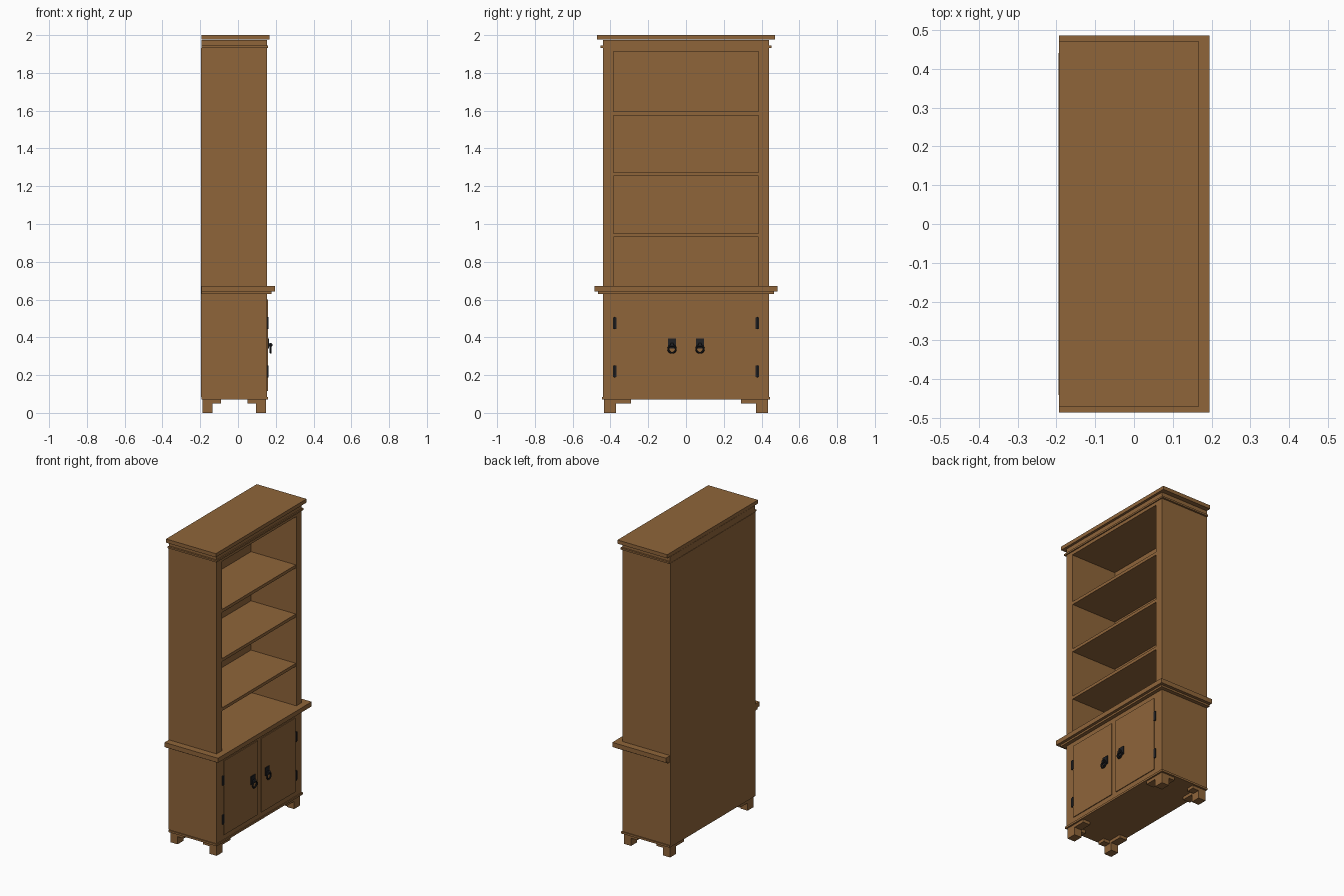
import bpy
import math

if "Cube" in bpy.data.objects:
    bpy.data.objects.remove(bpy.data.objects["Cube"])


def material(name, rgb):
    m = bpy.data.materials.new(name)
    m.diffuse_color = (*rgb, 1)
    m.use_nodes = True
    m.node_tree.nodes["Principled BSDF"].inputs["Base Color"].default_value = m.diffuse_color
    return m


WOOD = material("brown wood", (0.275, 0.13, 0.042))
IRON = material("black iron", (0.015, 0.015, 0.017))
BACK = -0.193


def finish(ob, name, mat):
    ob.name = name
    ob.data.materials.append(mat)
    return ob


def box(name, x, y, z, mat=WOOD):
    """Box from (min, max) ranges on each axis."""
    bpy.ops.mesh.primitive_cube_add(
        size=1, location=[(a + b) / 2 for a, b in (x, y, z)])
    ob = bpy.context.object
    ob.scale = [b - a for a, b in (x, y, z)]
    bpy.ops.object.transform_apply(location=False, rotation=False, scale=True)
    return finish(ob, name, mat)


def slab(name, front, half, z0, z1):
    """Full-width board, flush at the back."""
    return box(name, (BACK, front), (-half, half), (z0, z1))


def cylinder(name, loc, r, depth, axis, mat=IRON):
    rot = (0, math.pi / 2, 0) if axis == "x" else (
        (math.pi / 2, 0, 0) if axis == "y" else (0, 0, 0))
    bpy.ops.mesh.primitive_cylinder_add(
        vertices=16, radius=r, depth=depth, location=loc, rotation=rot)
    bpy.ops.object.shade_smooth_by_angle()
    return finish(bpy.context.object, name, mat)


# Lower cabinet with its mouldings and counter
slab("lower_case", 0.153, 0.44, 0.07, 0.63)
slab("base_moulding", 0.158, 0.446, 0.07, 0.083)
slab("counter_moulding", 0.177, 0.465, 0.63, 0.642)
slab("counter", 0.195, 0.485, 0.642, 0.672)

# Upper open case
box("back_panel", (-0.195, -0.175), (-0.44, 0.44), (0.085, 1.933))
box("upper_head", (BACK, 0.153), (-0.44, 0.44), (1.912, 1.975))
for z in (0.93, 1.253, 1.575):
    box("shelf", (-0.18, 0.15), (-0.387, 0.387), (z, z + 0.02))

# Cornice
slab("cornice_moulding", 0.16, 0.452, 1.933, 1.944)
slab("cornice_top", 0.168, 0.47, 1.976, 2.0)

for s in (-1, 1):
    def span(a, b):
        return tuple(sorted((s * a, s * b)))

    box("upper_side", (BACK, 0.153), span(0.385, 0.44), (0.672, 1.933))
    box("door", (0.15, 0.158), span(0.02, 0.37), (0.115, 0.6))

    # Bracket feet: a post and two short arms along the edges
    for x0, x1, ax in ((-0.188, -0.135, (-0.188, -0.09)),
                       (0.095, 0.148, (0.05, 0.148))):
        box("foot_post", (x0, x1), span(0.37, 0.433), (0, 0.07))
        box("foot_side_arm", ax, span(0.385, 0.433), (0.05, 0.07))
        box("foot_front_arm", (x0, x1), span(0.29, 0.433), (0.05, 0.07))

    # Hinges
    for z in (0.22, 0.475):
        box("hinge_leaf", (0.15, 0.16), span(0.368, 0.386),
            (z - 0.03, z + 0.03), IRON)
        cylinder("hinge_pin", (0.157, s * 0.377, z), 0.005, 0.064, "z")

    # Ring pull with plate and eye
    y = s * 0.074
    box("pull_plate", (0.155, 0.163), (y - 0.022, y + 0.022),
        (0.34, 0.394), IRON)
    cylinder("pull_stem", (0.166, y, 0.36), 0.005, 0.014, "x")
    cylinder("pull_eye", (0.172, y, 0.36), 0.011, 0.014, "y")
    bpy.ops.mesh.primitive_torus_add(
        major_radius=0.02, minor_radius=0.005, major_segments=24,
        minor_segments=8, location=(0.173, y, 0.338),
        rotation=(0, math.pi / 2, 0))
    bpy.ops.object.shade_smooth_by_angle()
    finish(bpy.context.object, "pull_ring", IRON)
